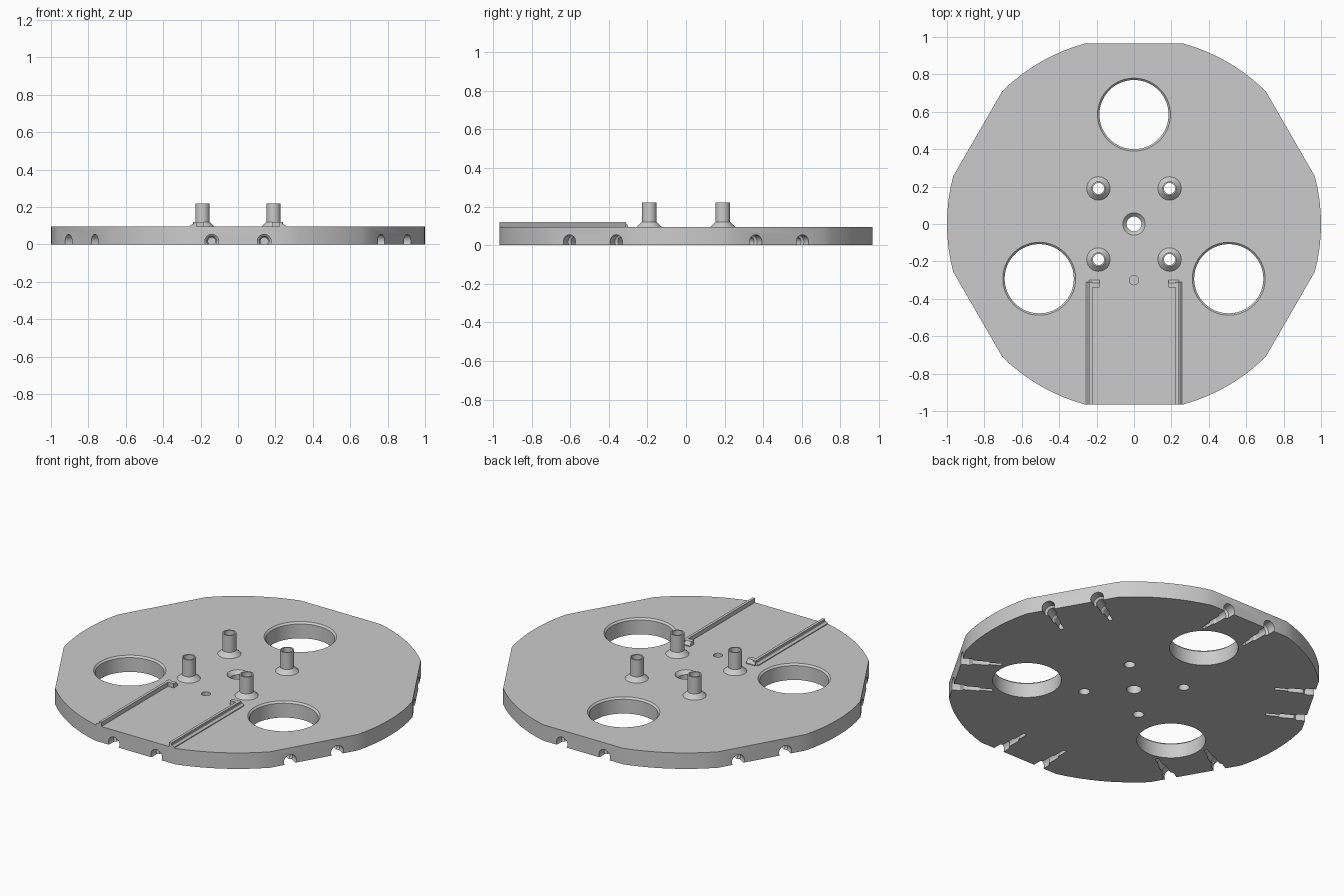
import bpy, bmesh, math
from mathutils import Matrix, Vector

cube = bpy.data.objects.get("Cube")
if cube:
    bpy.data.objects.remove(cube, do_unlink=True)

grey = bpy.data.materials.new("plain grey")
grey.use_nodes = True
colour = (0.6, 0.6, 0.6, 1)
grey.diffuse_color = colour
grey.node_tree.nodes["Principled BSDF"].inputs["Base Color"].default_value = colour

TOP = 0.095      # plate thickness
FLAT = 0.965     # distance of the six flats from the centre


def finish(name, bm):
    """Turn a bmesh into a named grey object."""
    bmesh.ops.recalc_face_normals(bm, faces=bm.faces)
    mesh = bpy.data.meshes.new(name)
    bm.to_mesh(mesh)
    bm.free()
    mesh.materials.append(grey)
    obj = bpy.data.objects.new(name, mesh)
    bpy.context.collection.objects.link(obj)
    return obj


def smooth(obj):
    bpy.ops.object.select_all(action='DESELECT')
    obj.select_set(True)
    bpy.context.view_layer.objects.active = obj
    bpy.ops.object.shade_smooth_by_angle(angle=math.radians(30))


def lathe(bm, profile, matrix, steps=32, ring=False):
    """Revolve (radius, height) points; ring closes the profile on itself."""
    loops = []
    for r, h in profile:
        loops.append([bm.verts.new(matrix @ Vector((r * math.cos(a), r * math.sin(a), h)))
                      for a in (math.tau * i / steps for i in range(steps))])
    pairs = list(zip(loops, loops[1:]))
    if ring:
        pairs.append((loops[-1], loops[0]))
    else:
        bm.faces.new(loops[0])
        bm.faces.new(loops[-1])
    for a, b in pairs:
        for i in range(steps):
            j = (i + 1) % steps
            bm.faces.new((a[i], a[j], b[j], b[i]))


def prism(bm, points, offset):
    """Extrude a flat outline along an offset."""
    face = bm.faces.new([bm.verts.new(p) for p in points])
    out = bmesh.ops.extrude_face_region(bm, geom=[face])["geom"]
    bmesh.ops.translate(bm, vec=offset, verts=[v for v in out if isinstance(v, bmesh.types.BMVert)])


# Plate: a disc with six flats
half = math.acos(FLAT)
arc = math.radians(60) - 2 * half
outline = []
for k in range(6):
    start = math.radians(30 + 60 * k) + half
    outline += [(math.cos(start + arc * i / 8), math.sin(start + arc * i / 8), 0) for i in range(9)]
bm = bmesh.new()
prism(bm, outline, (0, 0, TOP))
plate = finish("plate", bm)

# Holes and grooves cut from the plate
bm = bmesh.new()
posts = [(x, y) for x in (-0.19, 0.19) for y in (-0.19, 0.19)]
for k in range(3):
    a = math.radians(90 + 120 * k)
    place = Matrix.Translation((0.585 * math.cos(a), 0.585 * math.sin(a), 0))
    lathe(bm, [(0.185, -0.05), (0.185, TOP - 0.01), (0.195, TOP), (0.195, 0.15)], place, 64)
lathe(bm, [(0.04, -0.05), (0.04, 0.075), (0.06, TOP), (0.06, 0.15)], Matrix())
for x, y in posts:
    lathe(bm, [(0.03, -0.05), (0.03, 0.15)], Matrix.Translation((x, y, 0)))
lathe(bm, [(0.025, 0.05), (0.025, 0.15)], Matrix.Translation((0, -0.3, 0)))
# Stepped screw grooves, two under each flat
groove = [(0.037, 0.05), (0.037, -0.05), (0.026, -0.06), (0.026, -0.14), (0.02, -0.15), (0.02, -0.22)]
for k in range(6):
    for side in (-0.14, 0.14):
        place = (Matrix.Rotation(math.radians(30 + 60 * k), 4, 'Z')
                 @ Matrix.Translation((FLAT, side, 0.017)) @ Matrix.Rotation(math.pi / 2, 4, 'Y'))
        lathe(bm, groove, place, 24)
cutter = finish("hole_cutter", bm)
cutter.hide_render = True
mod = plate.modifiers.new("holes", 'BOOLEAN')
mod.operation = 'DIFFERENCE'
mod.solver = 'EXACT'
mod.object = cutter
bpy.ops.object.select_all(action='DESELECT')
bpy.context.view_layer.objects.active = plate
plate.select_set(True)
bpy.ops.object.modifier_apply(modifier=mod.name)
bpy.data.objects.remove(cutter, do_unlink=True)
smooth(plate)

# Four hollow standoffs with flared feet
for i, (x, y) in enumerate(posts):
    bm = bmesh.new()
    lathe(bm, [(0.03, TOP - 0.005), (0.063, TOP - 0.005), (0.063, TOP), (0.038, 0.12),
               (0.038, 0.22), (0.03, 0.22)], Matrix.Translation((x, y, 0)), ring=True)
    smooth(finish("standoff_%d" % (i + 1), bm))

# Pair of guide rails with a hooked stop at the inner end
section = [(0.222, TOP), (0.257, TOP), (0.257, 0.1), (0.245, 0.109),
           (0.238, 0.109), (0.238, 0.12), (0.222, 0.12)]
for name, s in (("left", 1), ("right", -1)):
    bm = bmesh.new()
    prism(bm, [(s * x, -FLAT, z) for x, z in section], (0, FLAT - 0.31, 0))
    finish(name + "_rail", bm)
    bm = bmesh.new()
    stop = [(-0.34, TOP), (-0.30, TOP), (-0.30, 0.1), (-0.315, 0.12), (-0.34, 0.12)]
    prism(bm, [(s * 0.185, y, z) for y, z in stop], (s * 0.055, 0, 0))
    finish(name + "_rail_stop", bm)
